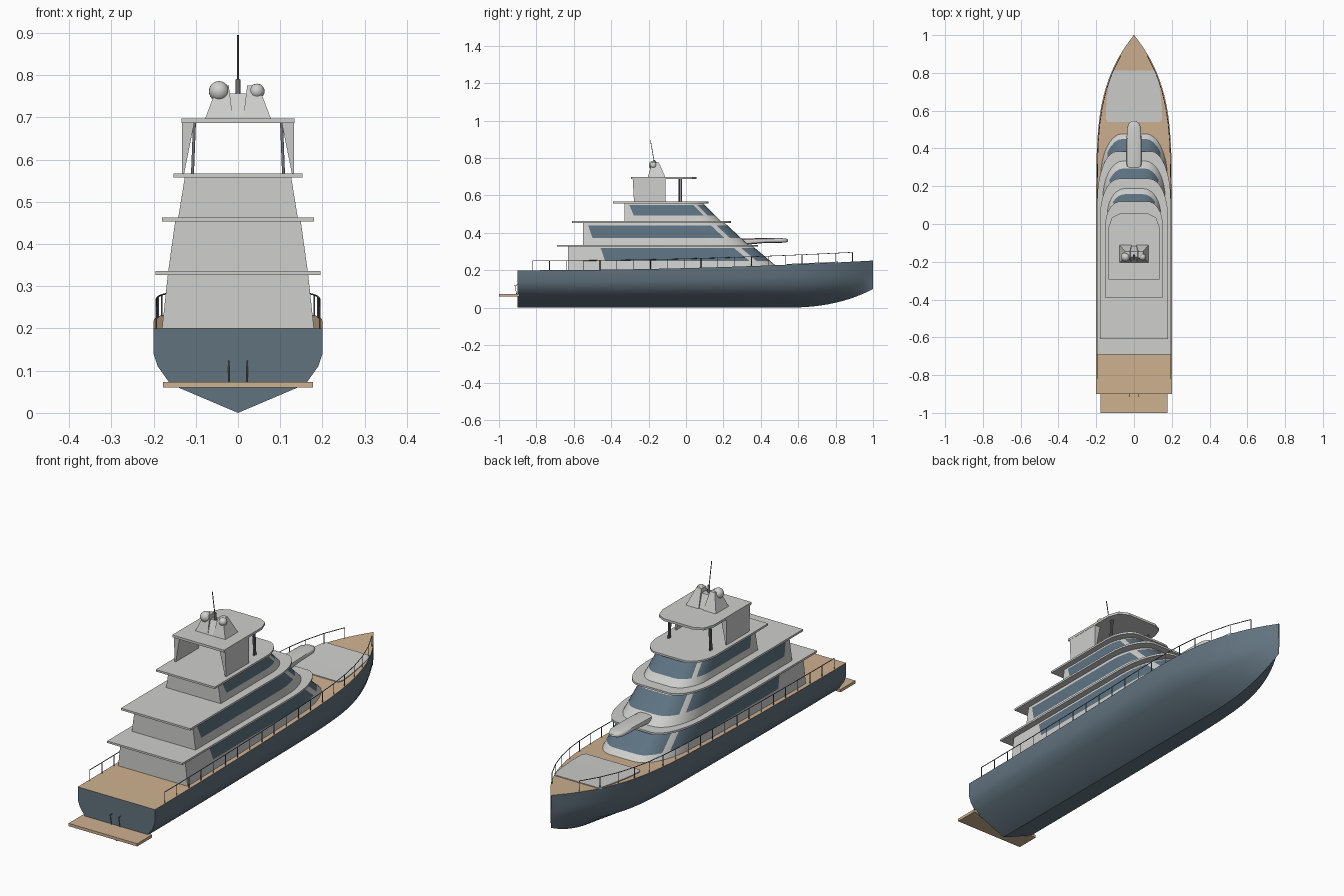
import bpy, bmesh, math
from mathutils import Vector

cube = bpy.data.objects.get("Cube")
if cube:
    bpy.data.objects.remove(cube, do_unlink=True)


def material(name, rgb):
    m = bpy.data.materials.new(name)
    m.use_nodes = True
    m.diffuse_color = (*rgb, 1)
    m.node_tree.nodes["Principled BSDF"].inputs["Base Color"].default_value = (*rgb, 1)
    return m


WHITE = material("pale grey paint", (0.62, 0.62, 0.61))
BLUE = material("blue grey hull", (0.12, 0.17, 0.21))
GLASS = material("tinted glass", (0.11, 0.17, 0.22))
TEAK = material("teak", (0.62, 0.44, 0.28))
STEEL = material("dark steel", (0.16, 0.17, 0.18))


def finish(name, bm, mats, smooth=None):
    bmesh.ops.recalc_face_normals(bm, faces=bm.faces)
    me = bpy.data.meshes.new(name)
    bm.to_mesh(me)
    bm.free()
    for m in mats:
        me.materials.append(m)
    ob = bpy.data.objects.new(name, me)
    bpy.context.collection.objects.link(ob)
    if smooth:
        bpy.ops.object.select_all(action='DESELECT')
        ob.select_set(True)
        bpy.context.view_layer.objects.active = ob
        bpy.ops.object.shade_smooth_by_angle(angle=math.radians(smooth))
    return ob


def loft(name, rings, mats, rule=None, cap_mats=(0, 0), smooth=None):
    """Skin closed rings; rule(row, column) picks the material of each quad."""
    bm = bmesh.new()
    vs = [[bm.verts.new(p) for p in r] for r in rings]
    n = len(vs[0])
    for r in range(len(vs) - 1):
        for c in range(n):
            d = (c + 1) % n
            f = bm.faces.new((vs[r][c], vs[r][d], vs[r + 1][d], vs[r + 1][c]))
            f.material_index = rule(r, c) if rule else 0
    for ring, m in zip((vs[0], vs[-1]), cap_mats):
        bm.faces.new(ring).material_index = m
    return finish(name, bm, mats, smooth)


def slab(name, pts, z0, z1, mat):
    return loft(name, [[(x, y, z) for x, y in pts] for z in (z0, z1)], [mat])


def box(name, x, y, z, mat):
    return slab(name, [(x[0], y[0]), (x[1], y[0]), (x[1], y[1]), (x[0], y[1])], *z, mat)


def rod(name, paths, radius, mat):
    cu = bpy.data.curves.new(name, 'CURVE')
    cu.dimensions = '3D'
    cu.bevel_depth = radius
    cu.bevel_resolution = 1
    cu.use_fill_caps = True
    for path in paths:
        s = cu.splines.new('POLY')
        s.points.add(len(path) - 1)
        for p, co in zip(s.points, path):
            p.co = (*co, 1)
    cu.materials.append(mat)
    ob = bpy.data.objects.new(name, cu)
    bpy.context.collection.objects.link(ob)


# Hull lines: half beam, sheer and keel height along the length
def beam(y):
    return max(0.002, 0.2 * (1 - max(0, (y - 0.1) / 0.9) ** 3.7))


def sheer(y):
    return 0.2 + 0.052 * ((y + 0.9) / 1.9) ** 2


def keel(y):
    return 0.1 * max(0, (y - 0.5) / 0.5) ** 2.6


def station(y):
    b, k, s = beam(y), keel(y), sheer(y)
    low = k + (s - k) * 0.34
    side = [(b, s), (b, s - (s - k) * 0.3), (b * 0.95, s - (s - k) * 0.45), (b * 0.8, low)]
    return ([(x, y, z) for x, z in side] + [(0, y, k)]
            + [(-x, y, z) for x, z in reversed(side)])


ys = [-0.9 + 0.1 * i for i in range(15)] + [0.56 + 0.04 * i for i in range(10)]
ys += [0.95, 0.975, 0.99, 1.0]
loft("hull", [station(y) for y in ys], [BLUE, TEAK],
     rule=lambda r, c: 1 if c == 8 else 0, smooth=35)
box("swim_platform", (-0.178, 0.178), (-1.0, -0.89), (0.06, 0.073), TEAK)
rod("platform_handles", [[(x, -0.905, 0.07), (x, -0.915, 0.12), (x, -0.9, 0.122)]
                         for x in (-0.022, 0.022)], 0.002, STEEL)


# Plan outlines with a curved nose running into a flat front
def outline(aft, front, w, nose, flat, marks=(), steps=8):
    half = [(w, aft)] + [(w, y) for y in marks]
    for i in range(steps + 1):
        a = math.pi / 2 * i / steps
        half.append((flat + (w - flat) * math.cos(a), front - nose + nose * math.sin(a)))
    return half + [(-x, y) for x, y in reversed(half)]


# Three deckhouse tiers, with window bands cut in by row and column
def tier(name, z0, z1, aft, fronts, widths, nose, start, glass):
    low = outline(aft, fronts[0], widths[0], nose, widths[0] * 0.35, (start + 0.035,))
    top = outline(aft, fronts[1], widths[1], nose, widths[1] * 0.35, (start - 0.01,))
    rings = []
    for z in (z0, *glass, z1):
        t = (z - z0) / (z1 - z0)
        rings.append([(a[0] + (b[0] - a[0]) * t, a[1] + (b[1] - a[1]) * t, z)
                      for a, b in zip(low, top)])
    n = len(low)

    def rule(r, c):
        c = min(c, n - 2 - c)        # mirror the columns
        return 1 if r == 1 and c >= 1 and c != 5 else 0
    loft(name, rings, [WHITE, GLASS], rule, smooth=30)


tier("main_deckhouse", 0.2, 0.33, -0.63, (0.51, 0.355), (0.18, 0.166), 0.25, -0.45, (0.25, 0.318))
tier("upper_deckhouse", 0.33, 0.46, -0.55, (0.34, 0.2), (0.166, 0.148), 0.2, -0.52, (0.373, 0.44))
tier("bridge_deckhouse", 0.46, 0.565, -0.33, (0.19, 0.085), (0.142, 0.125), 0.14, -0.3, (0.492, 0.55))

slab("main_roof", outline(-0.69, 0.385, 0.195, 0.26, 0.09), 0.327, 0.336, WHITE)
slab("upper_roof", outline(-0.61, 0.24, 0.18, 0.2, 0.08), 0.454, 0.463, WHITE)
slab("bridge_roof", outline(-0.39, 0.12, 0.153, 0.13, 0.07), 0.558, 0.567, WHITE)

# Rounded forward pod above the main windscreen
pod = []
for y, w, z0, z1 in ((0.24, 0.036, 0.334, 0.365), (0.34, 0.04, 0.338, 0.371),
                     (0.42, 0.04, 0.346, 0.372), (0.51, 0.037, 0.347, 0.372),
                     (0.535, 0.026, 0.349, 0.369), (0.546, 0.01, 0.354, 0.365)):
    ring = []
    for i in range(12):
        c, s = math.cos(i * math.pi / 6), math.sin(i * math.pi / 6)
        ring.append((w * math.copysign(abs(c) ** 0.6, c), y,
                     (z0 + z1) / 2 + (z1 - z0) / 2 * math.copysign(abs(s) ** 0.6, s)))
    pod.append(ring)
loft("forward_pod", pod, [WHITE], smooth=50)

# Foredeck pad that follows the sheer
pad = [(0.14, 0.54), (0.15, 0.56), (0.146, 0.64), (0.133, 0.74), (0.122, 0.8), (0.112, 0.812)]
pad_rings = []
for x, y in pad:
    z = sheer(y)
    pad_rings.append([(-x, y, z - 0.004), (x, y, z - 0.004), (x, y, z + 0.004), (-x, y, z + 0.004)])
loft("foredeck_pad", pad_rings, [WHITE])

# Hardtop with wedge side panels and front posts
slab("hardtop", outline(-0.295, 0.055, 0.134, 0.07, 0.075, steps=2), 0.687, 0.698, WHITE)
for side, label in ((1, "left"), (-1, "right")):
    panel = []
    for z, inner, back, fore in ((0.565, 0.128, -0.278, -0.11), (0.69, 0.103, -0.285, -0.11)):
        panel.append([(side * inner, back, z), (side * 0.133, back, z),
                      (side * 0.133, fore, z), (side * inner, fore, z)])
    loft("hardtop_panel_" + label, panel, [WHITE])
rod("hardtop_posts", [[(s * 0.108, y, 0.563), (s * 0.103, y, 0.69)]
                      for s in (-1, 1) for y in (-0.035, -0.025)], 0.004, STEEL)

# Mast: two leaning legs, a centre block, domes and an aerial
for side, label in ((1, "left"), (-1, "right")):
    base = [(side * x, y, 0.697) for x, y in
            ((0.012, -0.205), (0.078, -0.205), (0.078, -0.11), (0.012, -0.11))]
    head = [(side * x, y, 0.776) for x, y in
            ((0.022, -0.18), (0.048, -0.18), (0.048, -0.145), (0.022, -0.145))]
    loft("mast_leg_" + label, [base, head], [WHITE])
loft("mast_block", [[(-w, -0.16 - d, z), (w, -0.16 - d, z), (w, -0.16 + d, z), (-w, -0.16 + d, z)]
                    for w, d, z in ((0.02, 0.045, 0.697), (0.028, 0.015, 0.757))], [WHITE])
for x, r, label in ((0.045, 0.018, "left"), (-0.045, 0.024, "right")):
    bm = bmesh.new()
    bmesh.ops.create_uvsphere(bm, u_segments=20, v_segments=12, radius=r)
    bmesh.ops.translate(bm, verts=bm.verts, vec=Vector((x, -0.175, 0.762)))
    finish("radar_dome_" + label, bm, [WHITE], smooth=60)
rod("aerial_base", [[(0, -0.165, 0.74), (0, -0.17, 0.79)]], 0.006, STEEL)
rod("aerial", [[(0, -0.17, 0.78), (0, -0.19, 0.895)]], 0.002, STEEL)

# Deck railings along both sides
for side, label in ((1, "left"), (-1, "right")):
    stops = [-0.82 + 0.09 * i for i in range(20)]
    feet = [(side * (beam(y) - 0.006), y, sheer(y)) for y in stops]
    heads = [(x, y, z + 0.05) for x, y, z in feet]
    rod("railing_" + label, [heads] + [[a, b] for a, b in zip(feet, heads)], 0.0018, STEEL)
